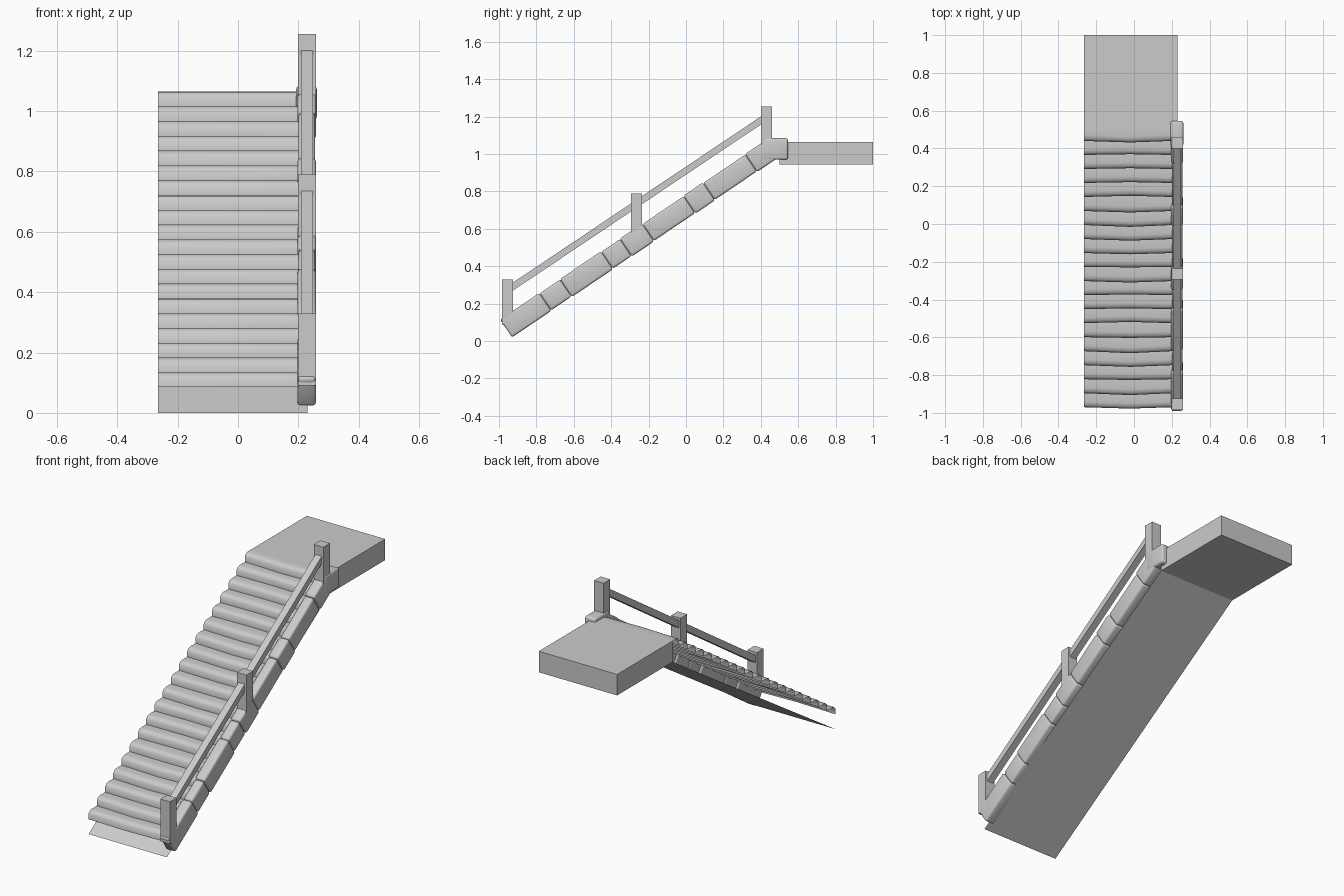
import bpy, bmesh, math, random
from mathutils import Matrix, Vector

random.seed(4)
if "Cube" in bpy.data.objects:
    bpy.data.objects.remove(bpy.data.objects["Cube"])

stone = bpy.data.materials.new("pale grey")
stone.use_nodes = True
stone.diffuse_color = (0.6, 0.6, 0.6, 1)
stone.node_tree.nodes["Principled BSDF"].inputs["Base Color"].default_value = (0.6, 0.6, 0.6, 1)


def finish(name, bm, smooth=None):
    mesh = bpy.data.meshes.new(name)
    bm.to_mesh(mesh)
    bm.free()
    mesh.materials.append(stone)
    obj = bpy.data.objects.new(name, mesh)
    bpy.context.collection.objects.link(obj)
    if smooth:
        bpy.ops.object.select_all(action="DESELECT")
        obj.select_set(True)
        bpy.context.view_layer.objects.active = obj
        bpy.ops.object.shade_smooth_by_angle(angle=math.radians(smooth))
    return obj


def box(name, x, y, z, bevel=0):
    """Box from low/high pairs on each axis, with optional rounded edges."""
    bm = bmesh.new()
    bmesh.ops.create_cube(bm, size=1)
    for v in bm.verts:
        v.co = [lo + (c + 0.5) * (hi - lo) for c, (lo, hi) in zip(v.co, (x, y, z))]
    if bevel:
        bmesh.ops.bevel(bm, geom=bm.edges[:], offset=bevel, segments=3,
                        profile=0.5, affect="EDGES")
    return finish(name, bm, 50 if bevel else None)


def extrude_profile(name, points, x):
    """Solid prism from a side profile of (y, z) points."""
    bm = bmesh.new()
    face = bm.faces.new([bm.verts.new((x[0], y, z)) for y, z in points])
    out = bmesh.ops.extrude_face_region(bm, geom=[face])
    for v in out["geom"]:
        if isinstance(v, bmesh.types.BMVert):
            v.co.x = x[1]
    bmesh.ops.recalc_face_normals(bm, faces=bm.faces[:])
    return finish(name, bm)


LEFT, RIGHT = -0.265, 0.23
FRONT, RISE, GOING, STEPS = -0.97, 0.049, 0.0742, 20

# Landing
box("landing", (LEFT, RIGHT), (0.5, 1.0), (0.945, 1.065))

# Sloping underside sheet
bm = bmesh.new()
bm.faces.new([bm.verts.new(p) for p in (
    (LEFT, FRONT, 0), (LEFT, 0.5, 0.945), (RIGHT, 0.5, 0.945), (RIGHT, FRONT, 0))])
finish("underside", bm)

# Flight of steps: an open sheet with softened, slightly worn nosings
bm = bmesh.new()
columns = (LEFT, -0.02, 0.2)
rows = []
for i in range(STEPS):
    y, z = FRONT + i * GOING, 0.085 + i * RISE
    wear = random.uniform(-0.012, 0.008)
    for dy, dz in ((0, 0), (0, RISE * 0.65), (0.012, RISE * 0.92), (0.03, RISE)):
        rows.append([bm.verts.new((x, y + dy + wear * (k == 1), z + dz))
                     for k, x in enumerate(columns)])
rows.append([bm.verts.new((x, 0.5, 1.065)) for x in columns])
for a, b in zip(rows, rows[1:]):
    for k in range(2):
        bm.faces.new((a[k], a[k + 1], b[k + 1], b[k]))
finish("steps", bm, 60)

# Row of rounded stones along the side of the flight
base = Vector((0, -0.93, 0.02))
tilt = math.atan(0.675)
joints = (-0.93, -0.72, -0.61, -0.39, -0.29, -0.17, 0.05, 0.155, 0.38, 0.5)
for i, (y0, y1) in enumerate(zip(joints, joints[1:])):
    start, end = ((y - base.y) / math.cos(tilt) for y in (y0, y1))
    slim = 0.003 * (i % 2)
    curb = box(f"curb_stone_{i + 1}", (0.197 + slim, 0.259 - slim),
               (start, end), (slim, 0.115 - slim), 0.012)
    curb.data.transform(Matrix.Translation(base) @ Matrix.Rotation(tilt, 4, "X"))
box("curb_end_stone", (0.193, 0.261), (0.41, 0.545), (0.97, 1.085), 0.012)

# Handrail posts
for name, y, low, high in (("lower_post", -0.955, 0.09, 0.33),
                           ("middle_post", -0.265, 0.56, 0.79),
                           ("upper_post", 0.43, 1.0, 1.255)):
    box(name, (0.199, 0.259), (y - 0.03, y + 0.03), (low, high))

# Sloping handrails between the posts
for name, y0, y1 in (("lower_handrail", -0.93, -0.265), ("upper_handrail", -0.265, 0.405)):
    z0, z1 = (0.27 + 0.67 * (y + 0.925) for y in (y0, y1))
    extrude_profile(name, [(y0, z0), (y1, z1), (y1, z1 + 0.043), (y0, z0 + 0.043)],
                    (0.209, 0.249))
